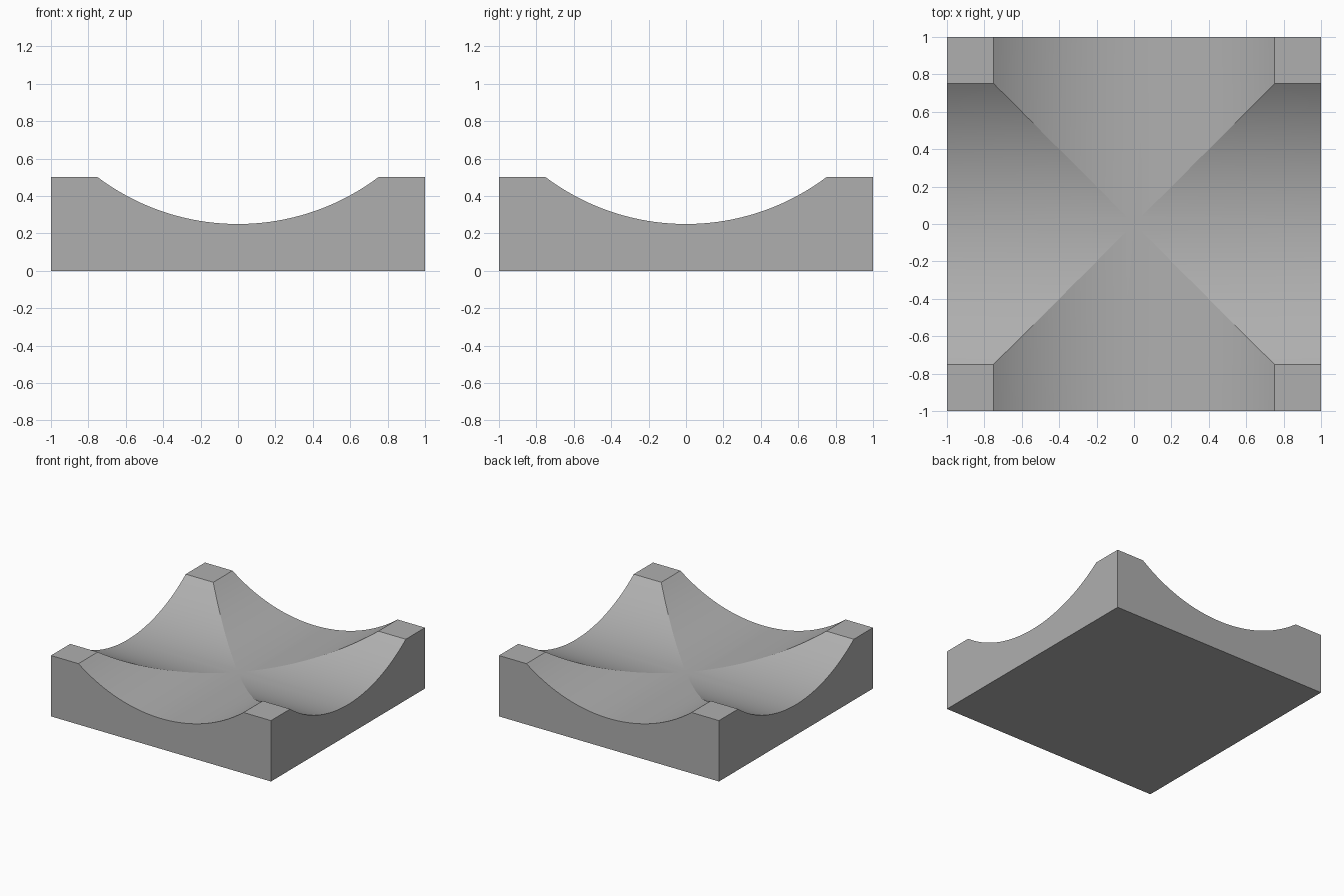
import bpy, bmesh
from math import asin, sin, cos, pi, radians
from mathutils import Matrix, Vector

if "Cube" in bpy.data.objects:
    bpy.data.objects.remove(bpy.data.objects["Cube"])

HALF, TOP = 1.0, 0.5            # block half width and height
GROOVE, RADIUS, AXIS_Z = 0.75, 1.25, 1.5   # groove half width, arc radius, arc centre
SEGMENTS = 48

# Circular groove profile (x, z)
limit = asin(GROOVE / RADIUS)
angles = [limit * (2 * i / SEGMENTS - 1) for i in range(SEGMENTS + 1)]
profile = [(RADIUS * sin(a), AXIS_Z - RADIUS * cos(a)) for a in angles]

bm = bmesh.new()


def add_face(points, turn):
    bm.faces.new([bm.verts.new(turn @ Vector(p)) for p in points])


# Four identical sides: scooped wall, groove wedge mitred on the diagonals, corner pad
for quarter in range(4):
    turn = Matrix.Rotation(quarter * pi / 2, 3, 'Z')
    wall = [(-HALF, -HALF, 0), (HALF, -HALF, 0), (HALF, -HALF, TOP)]
    wall += [(x, -HALF, z) for x, z in reversed(profile)]
    wall.append((-HALF, -HALF, TOP))
    add_face(wall, turn)
    for (x0, z0), (x1, z1) in zip(profile, profile[1:]):
        add_face([(x0, -HALF, z0), (x1, -HALF, z1),
                  (x1, -abs(x1), z1), (x0, -abs(x0), z0)], turn)
    add_face([(GROOVE, -HALF, TOP), (HALF, -HALF, TOP),
              (HALF, -GROOVE, TOP), (GROOVE, -GROOVE, TOP)], turn)

# Flat underside
add_face([(-HALF, -HALF, 0), (-HALF, HALF, 0), (HALF, HALF, 0), (HALF, -HALF, 0)],
         Matrix.Identity(3))

bmesh.ops.remove_doubles(bm, verts=bm.verts, dist=1e-4)
bmesh.ops.recalc_face_normals(bm, faces=bm.faces)

mesh = bpy.data.meshes.new("cross_grooved_block")
bm.to_mesh(mesh)
bm.free()
block = bpy.data.objects.new("cross_grooved_block", mesh)
bpy.context.collection.objects.link(block)

# Darker grey
grey = bpy.data.materials.new("dark_grey")
grey.diffuse_color = (0.43, 0.43, 0.43, 1)
grey.use_nodes = True
grey.node_tree.nodes["Principled BSDF"].inputs["Base Color"].default_value = grey.diffuse_color
mesh.materials.append(grey)

# Smooth along each groove, sharp at the rims and the diagonal creases
bpy.context.view_layer.objects.active = block
block.select_set(True)
bpy.ops.object.shade_smooth_by_angle(angle=radians(2))
